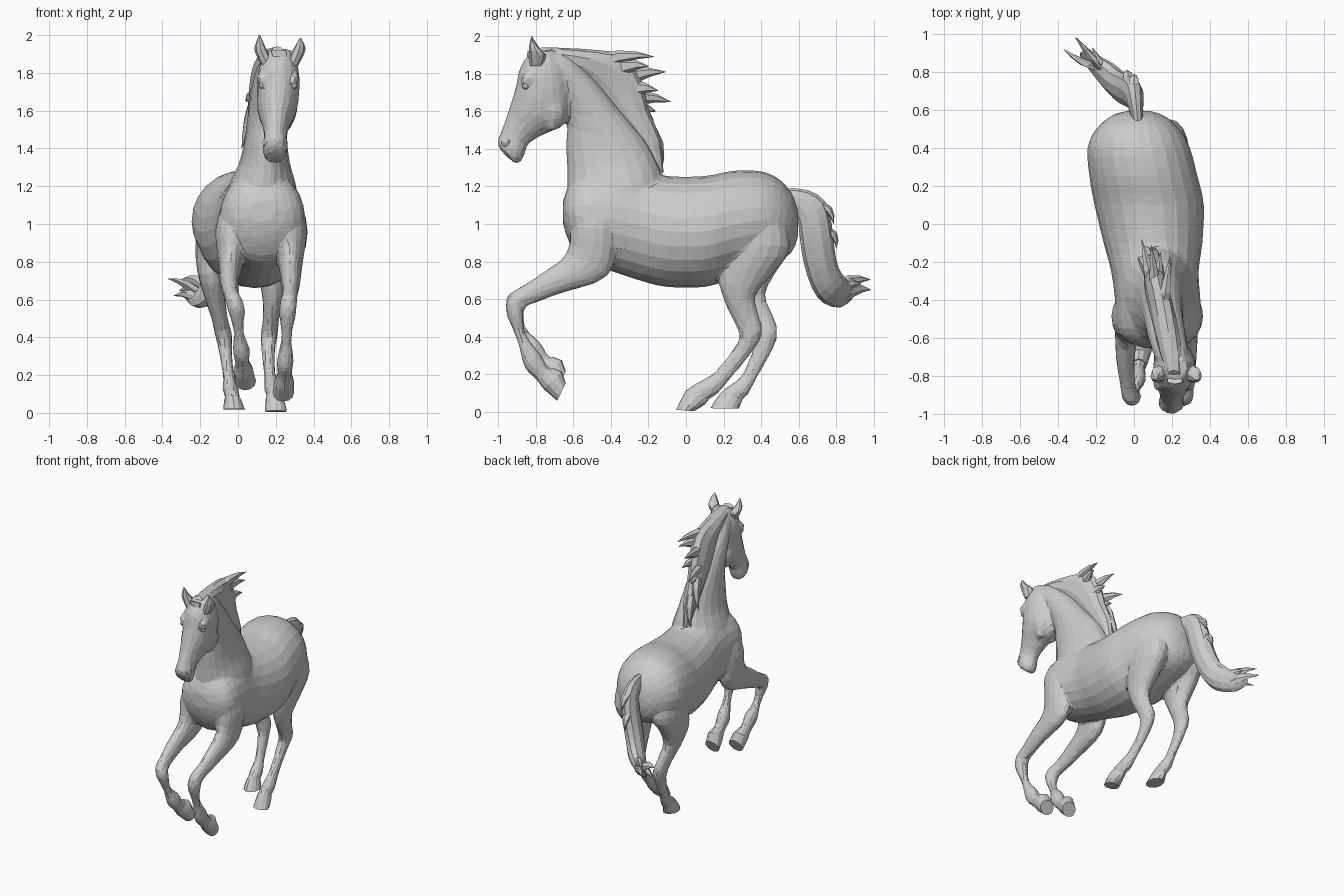
import bpy, bmesh, math
from mathutils import Vector


# Each row is a cross-section: front (y, z), back (y, z), centre x, half width
def refine(rows, sub):
    out = []
    for i in range(len(rows) - 1):
        p = [rows[max(0, min(len(rows) - 1, i + k))] for k in (-1, 0, 1, 2)]
        for s in range(sub):
            t = s / sub
            out.append([0.5 * (2 * b + (c - a) * t + (2 * a - 5 * b + 4 * c - d) * t * t
                               + (3 * b - a - 3 * c + d) * t ** 3) for a, b, c, d in zip(*p)])
    return out + [rows[-1]]


def loft(bm, rows, n=16, sub=3):
    rings = []
    for fy, fz, by, bz, cx, w in refine(rows, sub):
        ring = []
        for k in range(n):
            a = 2 * math.pi * k / n
            c, s = math.cos(a) / 2, math.sin(a)
            ring.append(bm.verts.new((cx + s * w, (fy + by) / 2 + c * (fy - by), (fz + bz) / 2 + c * (fz - bz))))
        rings.append(ring)
    for r, q in zip(rings, rings[1:]):
        for k in range(n):
            bm.faces.new((r[k], r[(k + 1) % n], q[(k + 1) % n], q[k]))
    bm.faces.new(rings[0])
    bm.faces.new(rings[-1])


def tuft(bm, base, tip, h, w):
    """Tapered lock of hair with a slight curl."""
    b, t = Vector(base), Vector(tip)
    d = t - b
    nrm = Vector((0, -d.z, d.y)).normalized()
    rows = []
    for f, s in ((0, 1), (0.35, 0.9), (0.7, 0.5), (1, 0.04)):
        p = b + d * f + nrm * 0.02 * math.sin(f * math.pi)
        u, v = p + nrm * h * s, p - nrm * h * s
        rows.append((u.y, u.z, v.y, v.z, p.x, w * s))
    loft(bm, rows, 6, 1)


def make(name, bm):
    bmesh.ops.recalc_face_normals(bm, faces=bm.faces)
    me = bpy.data.meshes.new(name)
    bm.to_mesh(me)
    bm.free()
    ob = bpy.data.objects.new(name, me)
    bpy.context.collection.objects.link(ob)
    return ob


body = bmesh.new()

# Torso: (y, centre x, half width, bottom z, top z)
torso = [(-.655, .13, .07, 1.01, 1.12), (-.625, .13, .16, .91, 1.2), (-.55, .13, .22, .80, 1.27),
         (-.4, .125, .225, .75, 1.3), (-.25, .11, .23, .70, 1.29), (-.1, .10, .26, .665, 1.255),
         (.1, .08, .288, .665, 1.255), (.25, .05, .285, .71, 1.283), (.4, .025, .27, .76, 1.28),
         (.5, .02, .22, .80, 1.235), (.57, .02, .14, .86, 1.15), (.597, .02, .06, .94, 1.06)]
loft(body, [(y, b, y, t, x, w) for y, x, w, b, t in torso], 24)

# Neck
loft(body, [(-.60, 1.08, -.10, 1.12, .125, .2), (-.63, 1.19, -.12, 1.24, .13, .175),
            (-.632, 1.3, -.16, 1.34, .14, .135), (-.638, 1.42, -.23, 1.46, .147, .113),
            (-.635, 1.54, -.35, 1.6, .155, .103), (-.68, 1.67, -.47, 1.75, .17, .1),
            (-.76, 1.80, -.59, 1.87, .195, .09), (-.80, 1.87, -.66, 1.92, .21, .06)], 20)

# Head
loft(body, [(-.82, 1.915, -.70, 1.93, .22, .06), (-.88, 1.84, -.63, 1.81, .215, .105),
            (-.905, 1.73, -.615, 1.65, .212, .112), (-.932, 1.64, -.645, 1.53, .206, .1),
            (-.954, 1.57, -.74, 1.485, .202, .075), (-.98, 1.5, -.835, 1.43, .198, .06),
            (-1.0, 1.45, -.86, 1.365, .197, .066), (-.99, 1.40, -.88, 1.33, .195, .06),
            (-.95, 1.355, -.905, 1.32, .195, .035)], 20)
for s in (-1, 1):
    # Cheek and brow muscles
    loft(body, [(-.74, 1.7, -.70, 1.7, .21 + s * .07, .02), (-.79, 1.61, -.64, 1.59, .208 + s * .062, .045),
                (-.74, 1.5, -.69, 1.5, .205 + s * .05, .02)], 10)
    loft(body, [(-.83, 1.82, -.80, 1.82, .212 + s * .08, .015), (-.88, 1.775, -.8, 1.765, .212 + s * .085, .028),
                (-.87, 1.73, -.83, 1.73, .212 + s * .08, .015)], 10)

# Front legs: shoulder to pastern, then hoof
fore = [(-.57, 1.14, -.36, 1.16, .255, .075), (-.61, 1.0, -.36, .95, .27, .095), (-.635, .845, -.415, .725, .277, .064),
        (-.75, .75, -.655, .635, .28, .05), (-.87, .67, -.805, .58, .275, .04), (-.945, .62, -.855, .555, .268, .045),
        (-.958, .535, -.865, .51, .262, .045), (-.922, .44, -.858, .43, .258, .03), (-.888, .35, -.825, .37, .255, .03),
        (-.86, .24, -.775, .31, .25, .045), (-.805, .18, -.735, .245, .248, .037), (-.76, .13, -.68, .21, .245, .042)]
fore_hoof = [(-.79, .165, -.71, .235, .247, .038), (-.755, .12, -.66, .215, .245, .052), (-.685, .06, -.64, .155, .24, .057)]


def far_fore(rows):
    out = []
    for fy, fz, by, bz, cx, w in rows:
        up = .06 * min(1, max(0, (.65 - fz) / .4))
        out.append((fy, fz + up, by, bz + up, -.035 + (.275 - cx) * 2.1, w))
    return out


# Hind legs: thigh to pastern, then hoof
hind_near = [(.25, 1.12, .50, 1.08, .18, .09), (.21, .9, .555, .88, .185, .105), (.17, .73, .46, .73, .187, .08),
             (.20, .6, .37, .62, .185, .056), (.255, .48, .385, .52, .175, .043), (.285, .40, .408, .42, .165, .045),
             (.245, .325, .345, .31, .16, .035), (.16, .22, .235, .175, .17, .03), (.09, .17, .165, .095, .18, .042),
             (.03, .14, .11, .06, .19, .038), (.0, .11, .075, .04, .195, .04)]
hoof_near = [(.045, .145, .12, .065, .187, .034), (.0, .115, .1, .04, .193, .046), (-.03, .06, .07, .02, .198, .054),
             (-.052, .012, .04, .004, .2, .058)]
hind_far = [(.25, 1.12, .50, 1.08, -.11, .09), (.21, .9, .555, .88, -.12, .105), (.19, .73, .49, .76, -.135, .08),
            (.26, .59, .42, .63, -.122, .055), (.325, .48, .46, .52, -.097, .043), (.36, .4, .488, .43, -.077, .045),
            (.355, .33, .46, .33, -.067, .035), (.30, .2, .375, .18, -.05, .03), (.245, .15, .335, .1, -.04, .042),
            (.2, .12, .295, .06, -.03, .038), (.17, .09, .27, .04, -.027, .04)]
hoof_far = [(.215, .125, .3, .065, -.032, .034), (.18, .095, .29, .04, -.028, .045), (.15, .055, .285, .028, -.024, .052),
            (.13, .02, .28, .018, -.02, .056)]
for leg in (fore, far_fore(fore), hind_near, hind_far):
    loft(body, leg)

# Fuse the body into one faceted skin
horse = make("body", body)
m = horse.modifiers.new("fuse", 'REMESH')
m.mode, m.voxel_size = 'VOXEL', 0.012
m = horse.modifiers.new("soften", 'SMOOTH')
m.factor, m.iterations = 0.5, 4
m = horse.modifiers.new("facet", 'DECIMATE')
m.ratio = 0.05

# Hooves
for name, rows in (("front_hoof_right", fore_hoof), ("front_hoof_left", far_fore(fore_hoof)),
                   ("hind_hoof_right", hoof_near), ("hind_hoof_left", hoof_far)):
    bm = bmesh.new()
    loft(bm, rows, 12, 1)
    make(name, bm)

# Ears, eyes and nostrils
for side, s, top in (("left", -1, 2.0), ("right", 1, 1.985)):
    bm = bmesh.new()
    x = .222 + s * .082
    loft(bm, [(-.83, 1.84, -.76, 1.84, x - s * .015, .03), (-.835, 1.9, -.745, 1.9, x + s * .01, .036),
              (-.835, 1.945, -.775, 1.93, x + s * .024, .028), (-.823, top, -.818, top - .003, x + s * .026, .004)], 8, 2)
    make(side + "_ear", bm)
    bm = bmesh.new()
    bmesh.ops.create_icosphere(bm, subdivisions=2, radius=.02)
    make(side + "_eye", bm).location = (.212 + s * .083, -.852, 1.735)
    bpy.ops.mesh.primitive_torus_add(major_segments=10, minor_segments=5, major_radius=.02, minor_radius=.008,
                                     location=(.197 + s * .048, -.958, 1.435), rotation=(0, math.radians(70 * s), s * -.5))
    bpy.context.object.name = side + "_nostril"

# Mane: crest sheet with wind-blown locks
bm = bmesh.new()
loft(bm, [(-.83, 1.88, -.77, 1.94, .21, .035), (-.70, 1.84, -.66, 1.937, .195, .06), (-.59, 1.79, -.47, 1.925, .165, .065),
          (-.5, 1.69, -.32, 1.895, .135, .062), (-.42, 1.6, -.24, 1.77, .115, .06), (-.33, 1.5, -.20, 1.61, .105, .055),
          (-.25, 1.4, -.135, 1.45, .10, .045), (-.18, 1.3, -.12, 1.27, .10, .025)], 10, 2)
for base, tip, h in (((.15, -.46, 1.86), (.19, -.17, 1.89), .04), ((.13, -.40, 1.81), (.20, -.2, 1.84), .05),
                     ((.12, -.38, 1.75), (.09, -.11, 1.81), .05), ((.12, -.34, 1.70), (.14, -.15, 1.71), .05),
                     ((.10, -.34, 1.66), (.04, -.08, 1.65), .045), ((.10, -.28, 1.59), (.07, -.16, 1.6), .04),
                     ((.08, -.25, 1.62), (.02, -.18, 1.40), .04), ((.09, -.19, 1.5), (.05, -.13, 1.28), .035)):
    tuft(bm, base, tip, h, .035)
make("mane", bm)

# Forelock falling over the brow
bm = bmesh.new()
tuft(bm, (.215, -.825, 1.915), (.25, -.888, 1.765), .02, .045)
make("forelock", bm)

# Tail: arched sheaf ending in loose locks
bm = bmesh.new()
loft(bm, [(.53, 1.08, .54, 1.19, .02, .03), (.585, 1.04, .65, 1.18, .01, .04), (.60, .98, .74, 1.12, 0, .052),
          (.61, .89, .775, 1.0, -.02, .062), (.63, .78, .79, .87, -.05, .068), (.67, .66, .81, .77, -.09, .068),
          (.73, .58, .85, .71, -.14, .068), (.82, .555, .89, .67, -.21, .052), (.88, .595, .91, .66, -.26, .027)], 10, 2)
for base, tip, h in (((-.17, .82, .66), (-.30, .98, .705), .04), ((-.2, .83, .63), (-.37, .92, .71), .035),
                     ((-.18, .84, .62), (-.31, .985, .65), .04), ((-.16, .82, .65), (-.22, .93, .68), .04),
                     ((-.20, .82, .6), (-.34, .90, .62), .03), ((0, .72, 1.1), (.0, .785, 1.0), .025),
                     ((-.03, .75, .97), (-.04, .80, .87), .025)):
    tuft(bm, base, tip, h, .03)
make("tail", bm)
